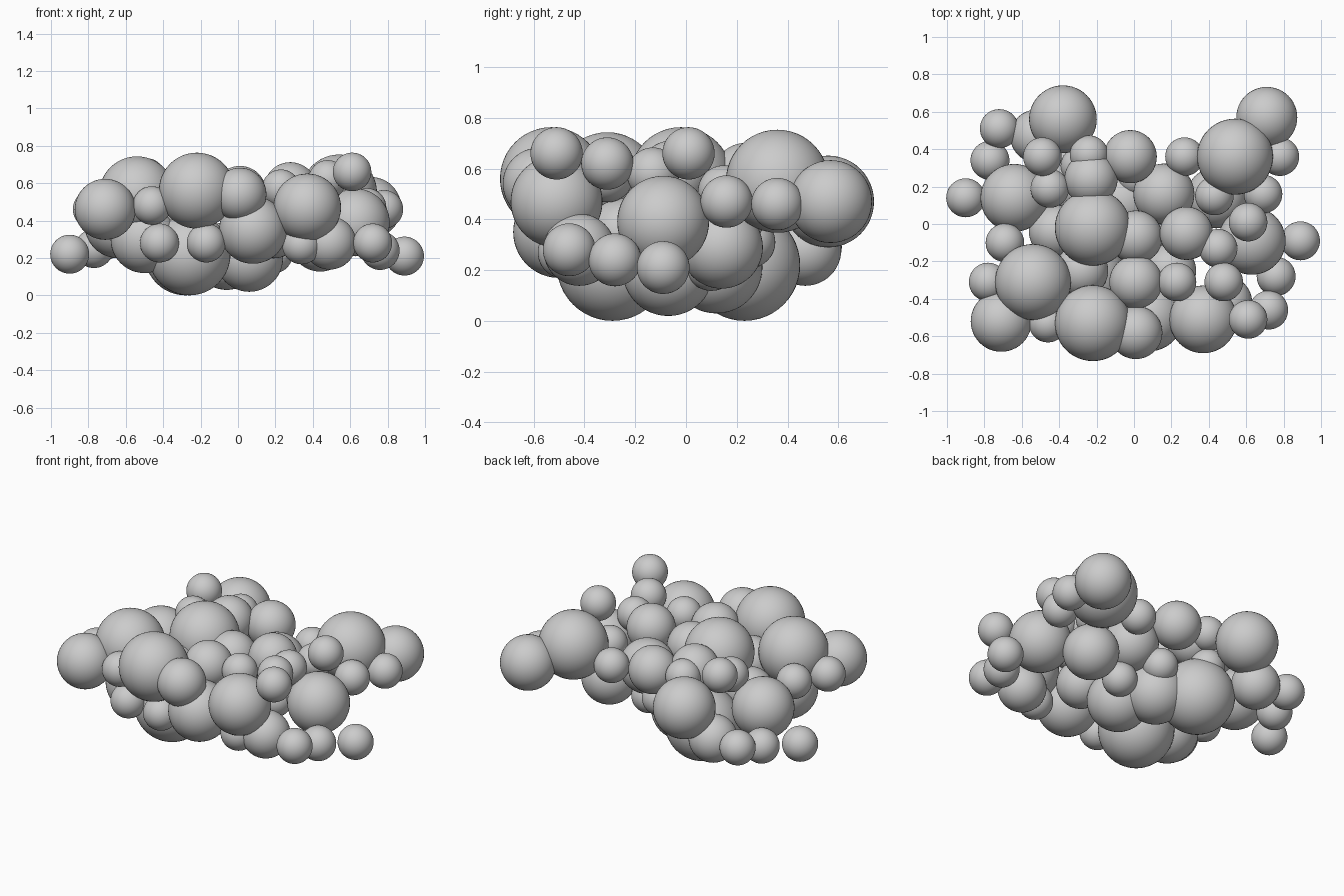
import bpy
import math

# Remove the default object
default_cube = bpy.data.objects.get("Cube")
if default_cube:
    bpy.data.objects.remove(default_cube, do_unlink=True)

# Sphere centres are written in hundredths of a unit
HUNDREDTH = 0.01


def make_material(name, colour):
    material = bpy.data.materials.new(name)
    material.use_nodes = True
    material.diffuse_color = colour
    shader = material.node_tree.nodes.get("Principled BSDF")
    shader.inputs["Base Color"].default_value = colour
    return material


def add_sphere(name, centre, radius, material):
    location = [value * HUNDREDTH for value in centre]
    bpy.ops.mesh.primitive_uv_sphere_add(
        segments=48, ring_count=24, radius=radius, location=location)
    sphere = bpy.context.active_object
    sphere.name = name
    sphere.data.name = name
    sphere.data.materials.append(material)
    bpy.ops.object.shade_smooth_by_angle(angle=math.radians(40))


def add_group(name, radius, centres, material):
    for centre in centres:
        add_sphere(name, centre, radius, material)


stone_grey = make_material("stone_grey", (0.6, 0.6, 0.6, 1.0))

# Heavy spheres at the underside of the cluster
base_spheres = [(-26, -29, 22), (-28, 23, 22)]
add_group("base_sphere", 0.22, base_spheres, stone_grey)

# Large spheres crowning the top
crown_spheres = [(54, 36, 55), (-54, -31, 54), (-22, -2, 56), (-22, -53, 56)]
add_group("crown_sphere", 0.203, crown_spheres, stone_grey)

# Large spheres that form the body
body_spheres = [
    (-38, 56, 47), (37, -51, 47), (-64, 14, 38), (63, -9, 39),
    (8, -50, 35), (6, -7, 20), (-6, 12, 21), (-50, -30, 30),
]
add_group("body_sphere", 0.181, body_spheres, stone_grey)

# Spheres on the outer corners and shoulders
shoulder_spheres = [(71, 57, 47), (-71, -52, 46), (16, 16, 44), (44, 14, 29)]
add_group("shoulder_sphere", 0.163, shoulder_spheres, stone_grey)

# Medium spheres filling the body
medium_spheres = [
    (28, -5, 57), (1, -31, 55), (1, -58, 54), (-2, 36, 54),
    (-23, 24, 56), (1, -7, 52), (-52, 47, 28), (49, -42, 28),
    (-42, -4, 36), (19, -25, 34), (-28, -25, 44),
]
add_group("medium_sphere", 0.142, medium_spheres, stone_grey)

# Small spheres resting on the top
upper_beads = [
    (61, 1, 66), (61, -51, 66), (48, -31, 62), (45, -13, 58),
    (23, -31, 57), (43, 15, 51), (-49, 36, 63), (-45, 19, 56),
    (-24, 37, 56), (-46, -53, 48), (27, 36, 49), (69, 16, 47),
    (78, 36, 46), (-78, -31, 46), (-69, -10, 47),
]
add_group("upper_bead", 0.103, upper_beads, stone_grey)

# Small spheres around the lower rim
lower_beads = [
    (-90, 14, 22), (89, -9, 21), (72, -46, 28), (76, -28, 24),
    (-42, -50, 28), (-17, -53, 28), (34, -48, 27), (-77, 34, 25),
    (-72, 51, 29),
]
add_group("lower_bead", 0.104, lower_beads, stone_grey)

# Small spheres half sunk into the underside
sunken_beads = [(19, 10, 22), (1, 25, 31), (-29, 31, 39)]
add_group("sunken_bead", 0.102, sunken_beads, stone_grey)
